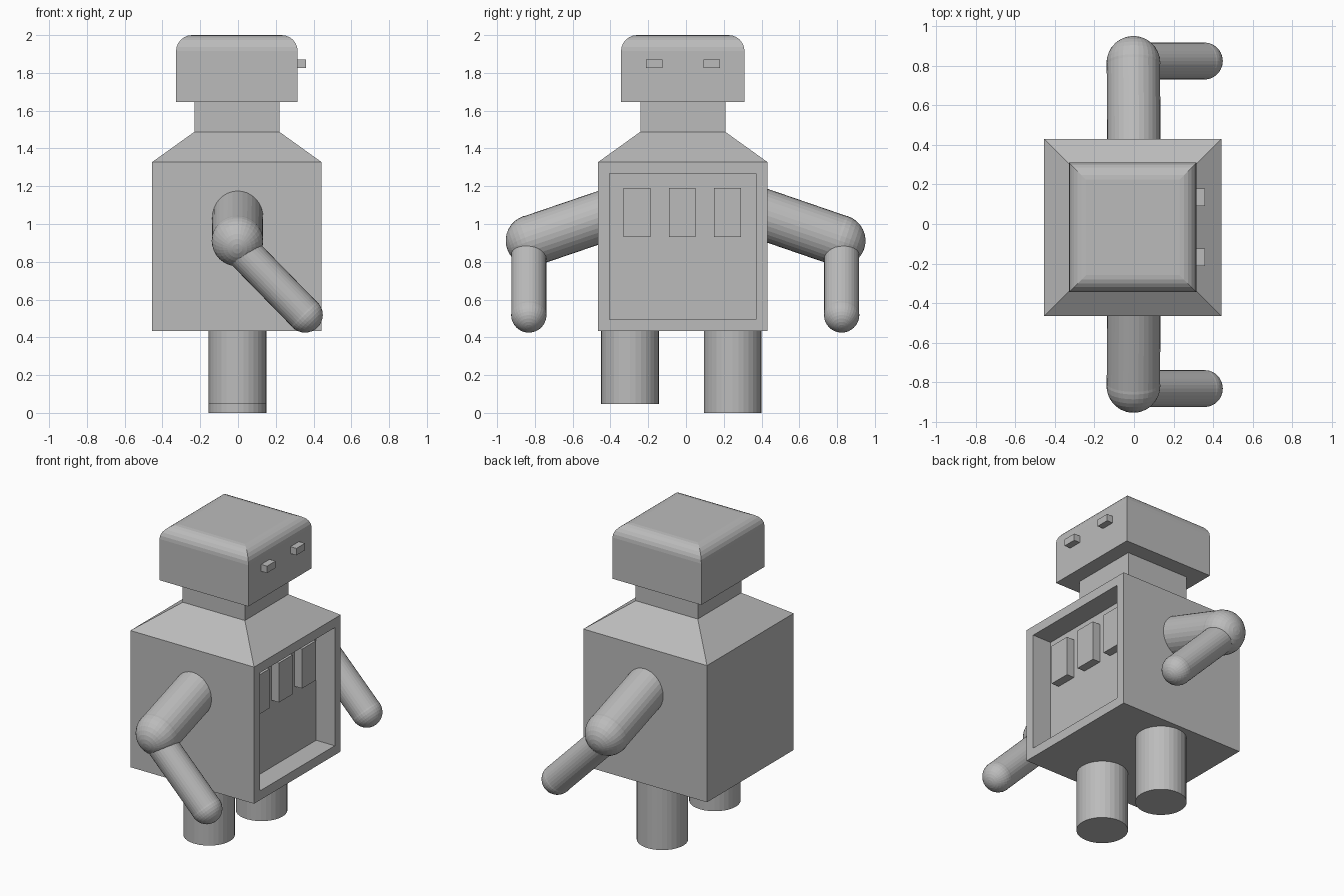
import bpy, bmesh, math
from mathutils import Vector

if "Cube" in bpy.data.objects:
    bpy.data.objects.remove(bpy.data.objects["Cube"])

grey = bpy.data.materials.new("plain_grey")
grey.diffuse_color = (0.5, 0.5, 0.5, 1)
grey.use_nodes = True
grey.node_tree.nodes["Principled BSDF"].inputs["Base Color"].default_value = grey.diffuse_color
CX, CY = -0.006, -0.017          # centre line of torso, neck and head


def finish(name, bm):
    bmesh.ops.recalc_face_normals(bm, faces=bm.faces[:])
    mesh = bpy.data.meshes.new(name)
    bm.to_mesh(mesh)
    bm.free()
    mesh.materials.append(grey)
    obj = bpy.data.objects.new(name, mesh)
    bpy.context.collection.objects.link(obj)
    return obj


def loft(rings):
    """Stack rectangles given as (half x, half y, z)."""
    bm = bmesh.new()
    loops = [[bm.verts.new((CX + sx * hx, CY + sy * hy, z))
              for sx, sy in ((-1, -1), (1, -1), (1, 1), (-1, 1))]
             for hx, hy, z in rings]
    bm.faces.new(loops[0][::-1])
    bm.faces.new(loops[-1])
    for a, b in zip(loops, loops[1:]):
        for i in range(4):
            j = (i + 1) % 4
            bm.faces.new((a[i], a[j], b[j], b[i]))
    bmesh.ops.recalc_face_normals(bm, faces=bm.faces[:])
    return bm


def box(name, x0, x1, y0, y1, z0, z1):
    bm = bmesh.new()
    bmesh.ops.create_cube(bm, size=1)
    for v in bm.verts:
        v.co = ((x0 + x1) / 2 + v.co.x * (x1 - x0),
                (y0 + y1) / 2 + v.co.y * (y1 - y0),
                (z0 + z1) / 2 + v.co.z * (z1 - z0))
    return finish(name, bm)


def rod(name, a, b, r, ball=False):
    """Cylinder from a to b, with an optional ball at b as its own object."""
    a, b = Vector(a), Vector(b)
    turn = (b - a).to_track_quat('Z', 'Y')
    bm = bmesh.new()
    bmesh.ops.create_cone(bm, cap_ends=True, segments=32, radius1=r,
                          radius2=r, depth=(b - a).length)
    obj = finish(name, bm)
    obj.location = (a + b) / 2
    obj.rotation_mode = 'QUATERNION'
    obj.rotation_quaternion = turn
    if ball:
        bm = bmesh.new()
        bmesh.ops.create_uvsphere(bm, u_segments=32, v_segments=16,
                                  radius=r * 1.01)
        end = finish(name + "_ball", bm)
        end.location = b
        end.rotation_mode = 'QUATERNION'
        end.rotation_quaternion = turn


# torso with sloping shoulders and a recessed chest panel
bm = loft([(0.448, 0.448, 0.433), (0.448, 0.448, 1.328), (0.225, 0.225, 1.488)])
bm.normal_update()
chest = max(bm.faces, key=lambda f: f.normal.x)
bmesh.ops.inset_individual(bm, faces=[chest], thickness=0.086)
pushed = bmesh.ops.extrude_discrete_faces(bm, faces=[chest])["faces"]
bmesh.ops.translate(bm, verts=pushed[0].verts[:], vec=(-0.135, 0, 0))
finish("torso", bm)

# neck
finish("neck", loft([(0.225, 0.225, 1.48), (0.225, 0.225, 1.66)]))

# head with rounded top edges
R = 0.085
rings = [(0.322, 0.327, 1.645)]
for i in range(7):
    t = math.radians(15 * i)
    cut = R * (1 - math.cos(t))
    rings.append((0.322 - cut, 0.327 - cut, 2 - R + R * math.sin(t)))
finish("head", loft(rings))

# eyes
for i, y in enumerate((-0.168, 0.136)):
    box(f"eye_{i + 1}", 0.28, 0.359, y - 0.044, y + 0.044, 1.825, 1.87)

# chest blocks inside the recess
for i, y in enumerate((-0.259, -0.02, 0.219)):
    box(f"chest_block_{i + 1}", 0.29, 0.361, y - 0.071, y + 0.071, 0.932, 1.19)

# legs, one slightly lifted
for name, y, z in (("right_leg", -0.296, 0.047), ("left_leg", 0.247, 0.0)):
    rod(name, (-0.002, y, z), (-0.002, y, 0.45), 0.153)

# arms with round elbows and hands
for name, s, elbow_y, arm_y in (("right", -1, -0.818, -0.832),
                                ("left", 1, 0.814, 0.824)):
    elbow = (-0.003, elbow_y, 0.912)
    rod(name + "_upper_arm", (-0.001, s * 0.34, 1.075), elbow, 0.135, True)
    rod(name + "_forearm", (-0.003, arm_y, 0.885), (0.355, arm_y, 0.519),
        0.093, True)
